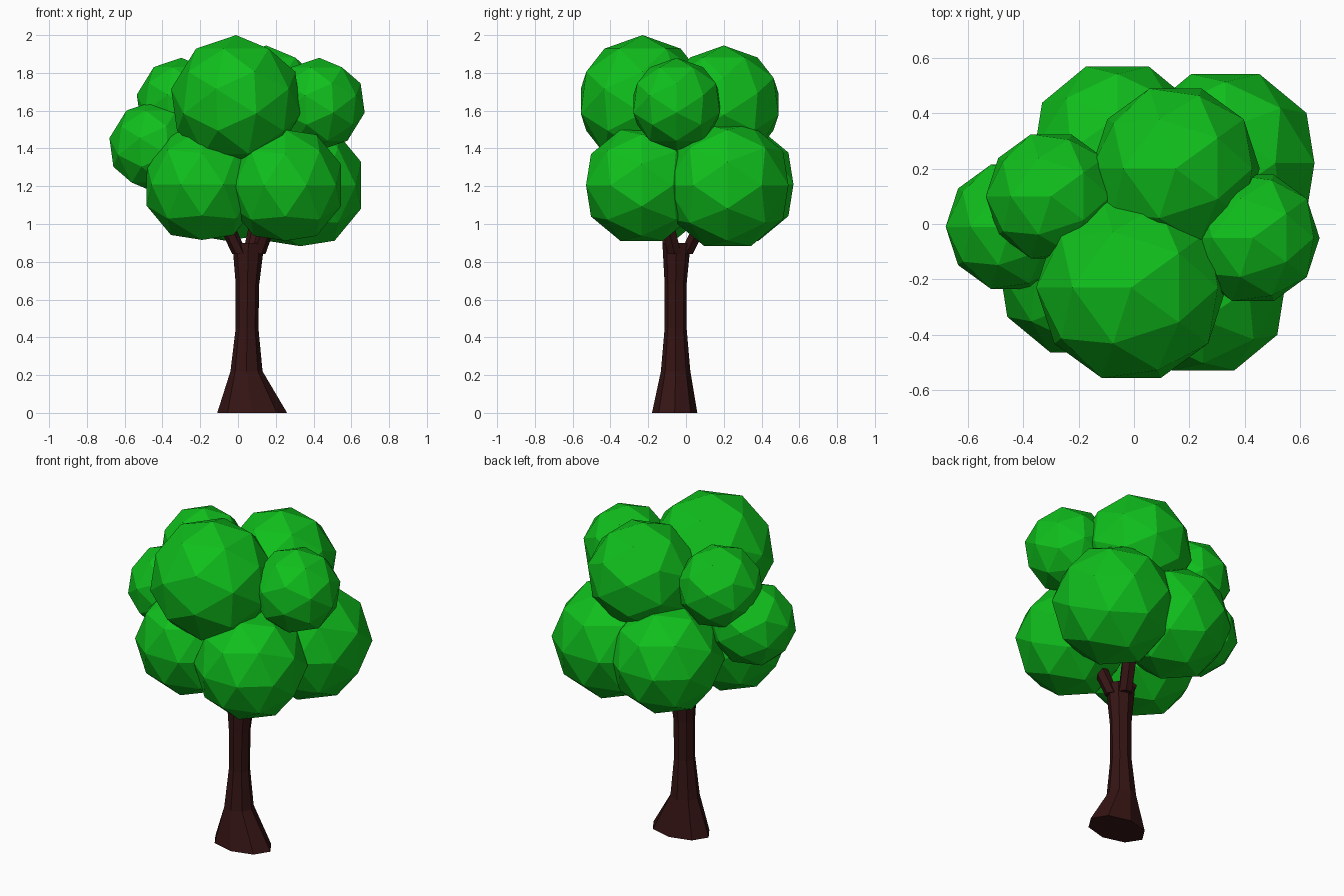
import bpy, bmesh, math
from mathutils import Vector, Matrix

if "Cube" in bpy.data.objects:
    bpy.data.objects.remove(bpy.data.objects["Cube"])


def material(name, col):
    m = bpy.data.materials.new(name)
    m.diffuse_color = (*col, 1)
    m.use_nodes = True
    m.node_tree.nodes["Principled BSDF"].inputs["Base Color"].default_value = m.diffuse_color
    return m


LEAF = material("leaf_green", (0.005, 0.52, 0.012))
BARK = material("bark_brown", (0.036, 0.007, 0.007))


def add_object(name, bm, mat):
    bmesh.ops.recalc_face_normals(bm, faces=bm.faces)
    me = bpy.data.meshes.new(name)
    bm.to_mesh(me)
    bm.free()
    me.materials.append(mat)
    ob = bpy.data.objects.new(name, me)
    bpy.context.collection.objects.link(ob)
    return ob


def leaf_ball(name, centre, r, tilt):
    """Faceted ball of 32 points: icosahedron corners plus face centres."""
    src = bmesh.new()
    bmesh.ops.create_icosphere(src, subdivisions=1, radius=1)
    pts = [v.co.normalized() for v in src.verts]
    pts += [f.calc_center_median().normalized() for f in src.faces]
    src.free()
    rot = Matrix.Rotation(math.radians(tilt), 3, 'Y')
    bm = bmesh.new()
    for p in pts:
        bm.verts.new(Vector(centre) + rot @ p * r)
    bmesh.ops.convex_hull(bm, input=bm.verts)
    add_object(name, bm, LEAF)


def loft(name, rings, sides):
    """Skin a list of rings (cx, cy, z, rx, ry) and cap both ends."""
    bm = bmesh.new()
    loops = []
    for cx, cy, z, rx, ry in rings:
        loops.append([bm.verts.new((cx + rx * math.cos(2 * math.pi * i / sides),
                                    cy + ry * math.sin(2 * math.pi * i / sides), z))
                      for i in range(sides)])
    for a, b in zip(loops, loops[1:]):
        for i in range(sides):
            j = (i + 1) % sides
            bm.faces.new((a[i], a[j], b[j], b[i]))
    bm.faces.new(loops[0][::-1])
    bm.faces.new(loops[-1])
    add_object(name, bm, BARK)


# Lower ring of foliage, resting on an edge
lower = [(-0.19, -0.17, 1.21, 0.315), (0.25, -0.235, 1.205, 0.315),
         (0.33, 0.22, 1.205, 0.345), (-0.06, 0.27, 1.21, 0.32)]
for i, (x, y, z, r) in enumerate(lower):
    leaf_ball(f"lower_foliage_{i + 1}", (x, y, z), r, -31.72)

# Upper foliage, point up
upper = [(-0.01, -0.23, 1.65, 0.35), (0.43, -0.05, 1.635, 0.245),
         (0.15, 0.2, 1.635, 0.31), (-0.3, 0.1, 1.64, 0.24),
         (-0.445, -0.01, 1.41, 0.24)]
for i, (x, y, z, r) in enumerate(upper):
    leaf_ball(f"upper_foliage_{i + 1}", (x, y, z), r, 0)

# Flared trunk
loft("trunk", [(0.075, -0.06, 0, 0.185, 0.12), (0.045, -0.055, 0.22, 0.085, 0.078),
               (0.048, -0.055, 0.45, 0.06, 0.058), (0.05, -0.055, 0.68, 0.062, 0.058),
               (0.055, -0.05, 0.9, 0.085, 0.075)], 8)

# Branches forking into the foliage
ends = [(0.01, -0.08, -0.12, -0.12), (0.105, -0.06, 0.2, -0.13), (0.065, 0.0, 0.13, 0.14)]
for i, (x0, y0, x1, y1) in enumerate(ends):
    loft(f"branch_{i + 1}", [(x0, y0, 0.84, 0.04, 0.04), (x1, y1, 1.12, 0.045, 0.045)], 6)
